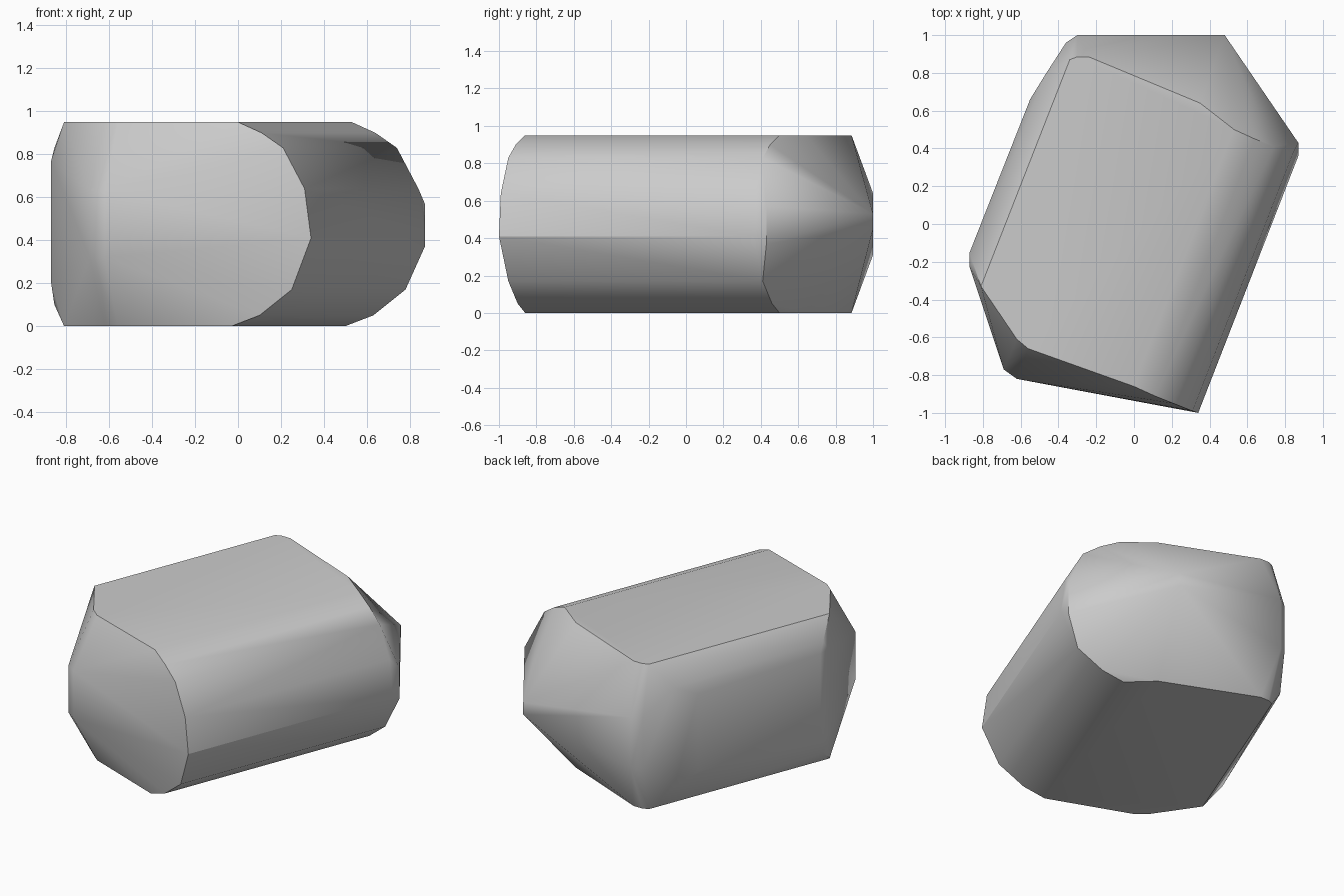
import bpy
import bmesh
import math
from mathutils import Vector

default_cube = bpy.data.objects.get("Cube")
if default_cube:
    bpy.data.objects.remove(default_cube, do_unlink=True)

HEIGHT = 0.95
SWEEP = Vector((0.53, 1.36, 0))


def make_material(name, colour):
    material = bpy.data.materials.new(name)
    material.use_nodes = True
    material.diffuse_color = colour
    material.node_tree.nodes["Principled BSDF"].inputs["Base Color"].default_value = colour
    return material


def at_heights(outline, *heights):
    """Repeat a plan outline at each given height."""
    return [Vector((x, y, z)) for x, y in outline for z in heights]


def swept(profile, direction):
    """Copy a profile to the other end of a straight sweep."""
    points = [Vector(p) for p in profile]
    return points + [p + direction for p in points]


def hull_object(name, points, material):
    """Wrap a convex skin around the guide points."""
    bm = bmesh.new()
    for point in points:
        bm.verts.new(point)
    bmesh.ops.remove_doubles(bm, verts=bm.verts[:], dist=0.001)
    bmesh.ops.convex_hull(bm, input=bm.verts[:])
    loose = [v for v in bm.verts if not v.link_faces]
    bmesh.ops.delete(bm, geom=loose, context='VERTS')
    bmesh.ops.dissolve_limit(bm, angle_limit=math.radians(1),
                             verts=bm.verts[:], edges=bm.edges[:])
    bmesh.ops.recalc_face_normals(bm, faces=bm.faces[:])
    mesh = bpy.data.meshes.new(name)
    bm.to_mesh(mesh)
    bm.free()
    mesh.materials.append(material)
    body = bpy.data.objects.new(name, mesh)
    bpy.context.collection.objects.link(body)
    return body


# Rounded long side, swept along the length of the block
round_side = swept([
    (0, -0.86, HEIGHT), (0.11, -0.91, 0.9), (0.21, -0.95, 0.83),
    (0.31, -0.99, 0.64), (0.34, -1, 0.41), (0.25, -0.95, 0.17),
    (0.1, -0.9, 0.05), (-0.03, -0.86, 0),
], SWEEP)

# Flat top and bottom share one plan outline
flats = at_heights([
    (-0.81, -0.33), (-0.62, -0.61), (-0.56, -0.66),
    (-0.34, 0.87), (-0.3, 0.885), (-0.24, 0.885), (0.35, 0.64),
], 0, HEIGHT)

# Blunt front corner and wedge-shaped back end
front_corner = at_heights([(-0.69, -0.77), (-0.62, -0.82)], 0.32, 0.63)
back_ridge = at_heights([(-0.3, 1), (-0.36, 0.96)], 0.31, 0.64)
back_tip = at_heights([(0.48, 1)], 0.45, 0.53)
side_tip = at_heights([(0.87, 0.43)], 0.37, 0.57)

# Chamfered flat side
flat_side = at_heights([(-0.87, -0.15), (-0.87, -0.23)], 0.2, 0.77)
flat_side += at_heights([(-0.855, -0.2)], 0.1, 0.83)
flat_side += at_heights([(-0.55, 0.66), (-0.77, 0.1)], 0.22, 0.73)
flat_side += at_heights([(-0.47, 0.79)], 0.15, 0.8)

grey = make_material("light_grey", (0.6, 0.6, 0.6, 1))
block = hull_object("faceted_block", round_side + flats + front_corner + back_ridge
                    + back_tip + side_tip + flat_side, grey)

# Soft facets with crisp main edges
bpy.ops.object.select_all(action='DESELECT')
block.select_set(True)
bpy.context.view_layer.objects.active = block
bpy.ops.object.shade_smooth_by_angle(angle=math.radians(30))
